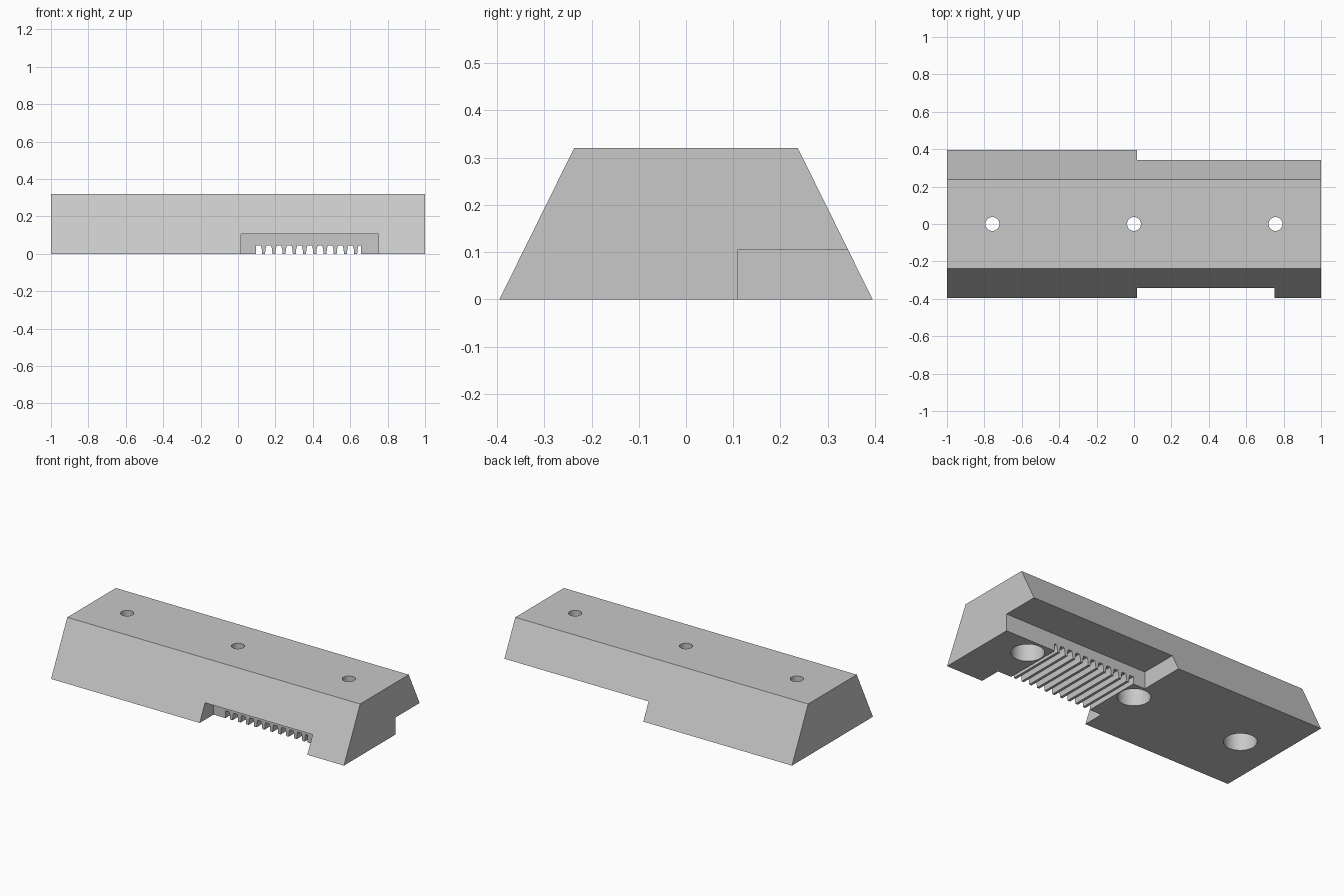
import bpy
import bmesh
from mathutils import Matrix

if "Cube" in bpy.data.objects:
    bpy.data.objects.remove(bpy.data.objects["Cube"])

grey = bpy.data.materials.new("plain grey")
grey.use_nodes = True
colour = (0.58, 0.58, 0.58, 1)
grey.diffuse_color = colour
grey.node_tree.nodes["Principled BSDF"].inputs["Base Color"].default_value = colour


def finish(name, bm):
    bmesh.ops.recalc_face_normals(bm, faces=bm.faces)
    mesh = bpy.data.meshes.new(name)
    bm.to_mesh(mesh)
    bm.free()
    mesh.materials.append(grey)
    obj = bpy.data.objects.new(name, mesh)
    bpy.context.collection.objects.link(obj)
    return obj


def extrude(bm, points, offset):
    face = bm.faces.new([bm.verts.new(p) for p in points])
    new = bmesh.ops.extrude_face_region(bm, geom=[face])["geom"]
    verts = [v for v in new if isinstance(v, bmesh.types.BMVert)]
    bmesh.ops.translate(bm, verts=verts, vec=offset)


def box(name, x0, x1, y0, y1, z0, z1):
    bm = bmesh.new()
    extrude(bm, [(x0, y0, z0), (x1, y0, z0), (x1, y1, z0), (x0, y1, z0)], (0, 0, z1 - z0))
    return finish(name, bm)


def cylinder(name, x, radius, z0, z1):
    bm = bmesh.new()
    bmesh.ops.create_cone(bm, cap_ends=True, segments=48, radius1=radius, radius2=radius,
                          depth=z1 - z0, matrix=Matrix.Translation((x, 0, (z0 + z1) / 2)))
    return finish(name, bm)


# Bar with sloping long sides
LOW, TOP, HEIGHT = 0.395, 0.237, 0.32
bm = bmesh.new()
extrude(bm, [(-1, -LOW, 0), (-1, LOW, 0), (-1, TOP, HEIGHT), (-1, -TOP, HEIGHT)], (2, 0, 0))
bar = finish("clamp_bar", bm)

# Front and back notches, and the belt channel between them
FRONT, BACK, ROOF = -0.26, 0.11, 0.045
cutters = [
    box("front_notch_cutter", 0.015, 0.75, -0.6, FRONT, -0.1, 0.105),
    box("back_notch_cutter", 0.015, 1.1, BACK, 0.6, -0.1, 0.105),
    box("channel_cutter", 0.097, 0.657, FRONT - 0.05, BACK + 0.05, -0.1, ROOF),
]

# Screw holes, wide below and narrow above
for x in (-0.757, 0, 0.757):
    cutters.append(cylinder("counterbore_cutter", x, 0.092, -0.1, 0.2))
    cutters.append(cylinder("shaft_cutter", x, 0.037, 0.1, 0.5))

bpy.context.view_layer.objects.active = bar
for cutter in cutters:
    mod = bar.modifiers.new("cut", "BOOLEAN")
    mod.operation = "DIFFERENCE"
    mod.solver = "EXACT"
    mod.object = cutter
    bpy.ops.object.modifier_apply(modifier=mod.name)
    bpy.data.objects.remove(cutter)

# Belt teeth hanging from the channel roof
half = [(0.008, 0), (0.01, 0.025), (0.015, ROOF), (0.015, ROOF + 0.003)]
profile = half + [(-x, z) for x, z in reversed(half)]
bm = bmesh.new()
for i in range(10):
    centre = 0.137 + i * 0.0547
    extrude(bm, [(centre + x, FRONT, z) for x, z in profile], (0, BACK - FRONT, 0))
finish("belt_teeth", bm)

bpy.ops.object.select_all(action="DESELECT")
bar.select_set(True)
bpy.ops.object.shade_smooth_by_angle(angle=0.5)
